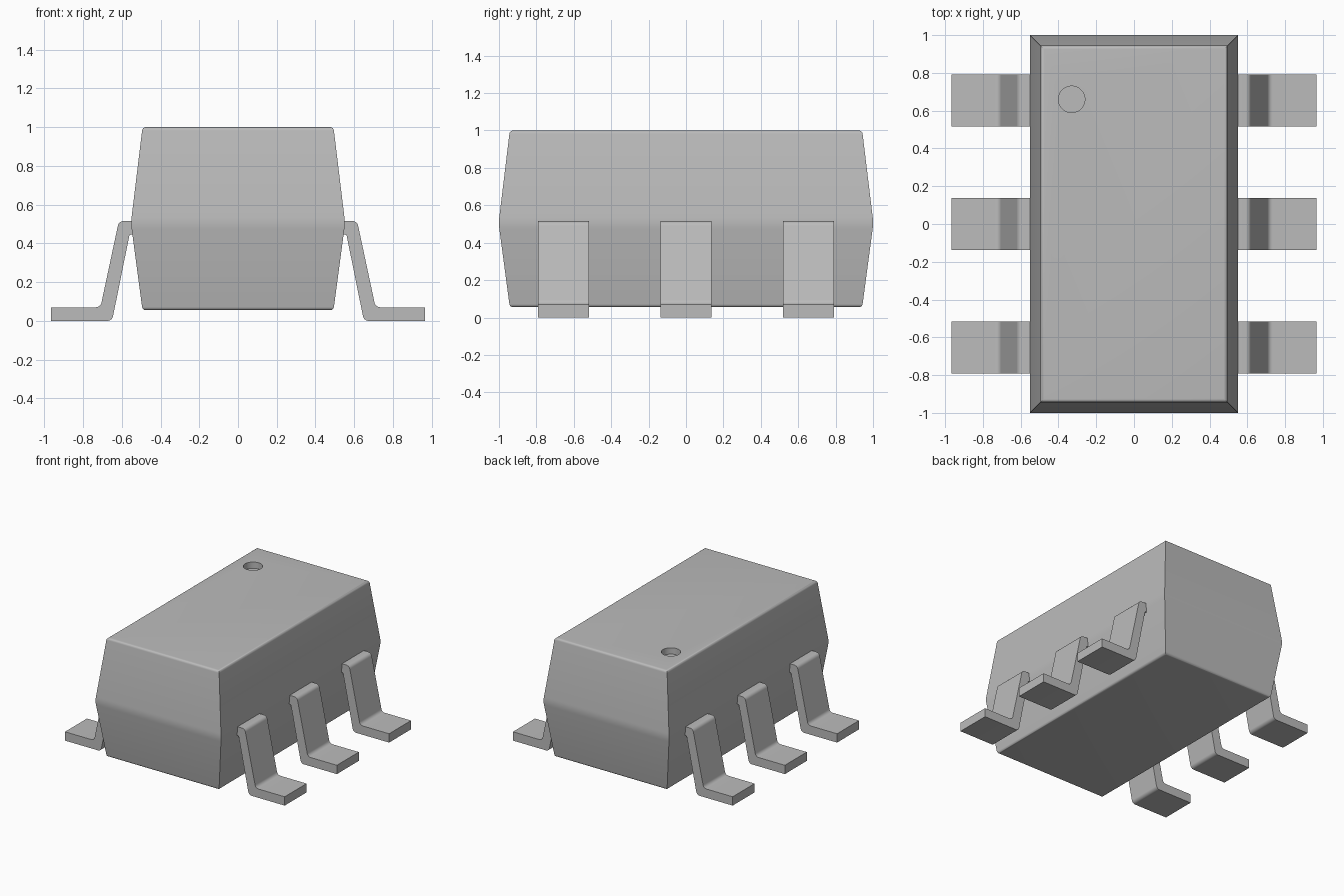
import bpy, bmesh, math
from mathutils import Vector

cube = bpy.data.objects.get("Cube")
if cube:
    bpy.data.objects.remove(cube, do_unlink=True)

grey = bpy.data.materials.new("plain grey")
grey.use_nodes = True
colour = (0.5, 0.5, 0.5, 1)
grey.diffuse_color = colour
grey.node_tree.nodes["Principled BSDF"].inputs["Base Color"].default_value = colour


def rounded(points, steps=6):
    """Replace each (a, b, radius) corner by a tangent arc."""
    out = []
    for i, (a, b, r) in enumerate(points):
        p = Vector((a, b))
        if r == 0:
            out.append(p)
            continue
        u = (Vector(points[i - 1][:2]) - p).normalized()
        v = (Vector(points[i + 1][:2]) - p).normalized()
        half = u.angle(v) / 2
        centre = p + (u + v).normalized() * (r / math.sin(half))
        start = p + u * (r / math.tan(half)) - centre
        end = p + v * (r / math.tan(half)) - centre
        sweep = math.pi - 2 * half
        for k in range(steps + 1):
            t = k / steps
            out.append(centre + (start * math.sin((1 - t) * sweep)
                                 + end * math.sin(t * sweep)) / math.sin(sweep))
    return out


def finish(name, bm):
    bmesh.ops.recalc_face_normals(bm, faces=bm.faces)
    mesh = bpy.data.meshes.new(name)
    bm.to_mesh(mesh)
    bm.free()
    mesh.materials.append(grey)
    obj = bpy.data.objects.new(name, mesh)
    bpy.context.collection.objects.link(obj)
    return obj


def smooth(obj):
    bpy.ops.object.select_all(action="DESELECT")
    obj.select_set(True)
    bpy.context.view_layer.objects.active = obj
    bpy.ops.object.shade_smooth_by_angle(angle=math.radians(30))


# Body: stacked rectangles following a tapered profile with soft rims
HALF_X, HALF_Y = 0.553, 1.002
profile = rounded([(0.3, 0.055, 0), (0.06, 0.055, 0.02), (0, 0.505, 0.25),
                   (0.06, 1.0, 0.02), (0.3, 1.0, 0)])[1:-1]
bm = bmesh.new()
rings = []
for inset, z in profile:
    x, y = HALF_X - inset, HALF_Y - inset
    rings.append([bm.verts.new((sx * x, sy * y, z))
                  for sx, sy in ((-1, -1), (1, -1), (1, 1), (-1, 1))])
for low, high in zip(rings, rings[1:]):
    for i in range(4):
        j = (i + 1) % 4
        bm.faces.new((low[i], low[j], high[j], high[i]))
bm.faces.new(rings[0])
bm.faces.new(rings[-1])
body = finish("body", bm)

# Round marker dimple cut into the top
bm = bmesh.new()
bmesh.ops.create_cone(bm, cap_ends=True, segments=48, radius1=0.07, radius2=0.07, depth=0.1)
cutter = finish("dimple_cutter", bm)
cutter.location = (-0.33, 0.66, 1.0)
cutter.hide_render = True
cut = body.modifiers.new("dimple", "BOOLEAN")
cut.operation = "DIFFERENCE"
cut.solver = "EXACT"
cut.object = cutter
bpy.context.view_layer.update()
bpy.context.view_layer.objects.active = body
bpy.ops.object.modifier_apply(modifier="dimple")
bpy.data.objects.remove(cutter, do_unlink=True)
smooth(body)

# Leads: bent strips, three on each side
strip = rounded([(0.53, 0.515, 0), (0.615, 0.515, 0.03), (0.71, 0.07, 0.03),
                 (0.965, 0.07, 0), (0.965, 0, 0), (0.65, 0, 0.03),
                 (0.56, 0.445, 0.01), (0.53, 0.445, 0)])
WIDTH = 0.275
for side, sign in (("left", 1), ("right", -1)):
    for place, y in (("front", -0.655), ("middle", 0), ("back", 0.655)):
        bm = bmesh.new()
        face = bm.faces.new([bm.verts.new((sign * x, y - WIDTH / 2, z)) for x, z in strip])
        new = bmesh.ops.extrude_face_region(bm, geom=[face])["geom"]
        bmesh.ops.translate(bm, vec=(0, WIDTH, 0),
                            verts=[v for v in new if isinstance(v, bmesh.types.BMVert)])
        smooth(finish(f"{side}_{place}_lead", bm))
